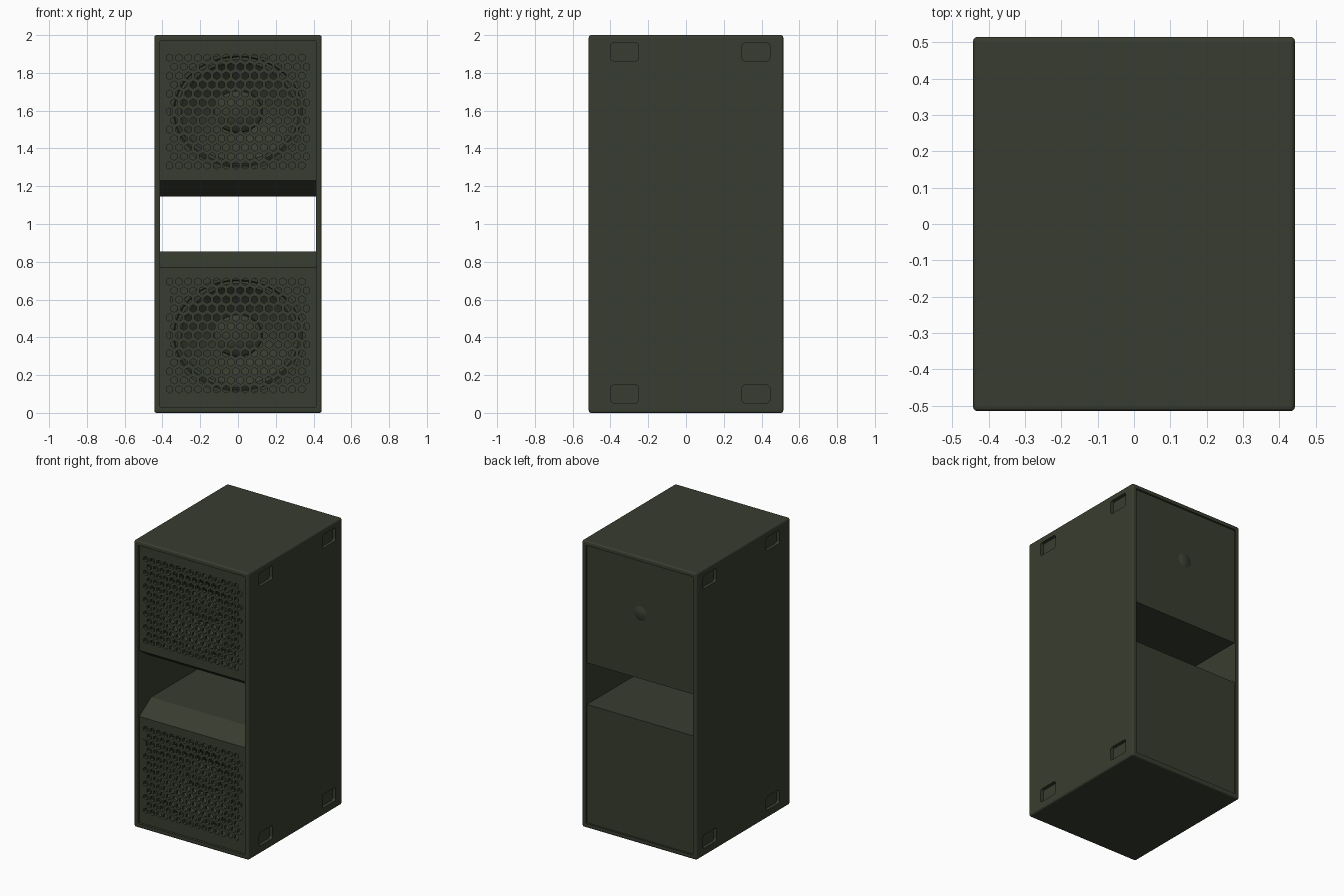
import bpy, bmesh, math
from mathutils import Matrix, Vector

cube = bpy.data.objects.get("Cube")
if cube:
    bpy.data.objects.remove(cube)

paint = bpy.data.materials.new("dark olive paint")
paint.use_nodes = True
olive = (0.040, 0.046, 0.029, 1)
paint.diffuse_color = olive
paint.node_tree.nodes["Principled BSDF"].inputs["Base Color"].default_value = olive

HALF_W, HALF_D, HEIGHT = 0.443, 0.515, 2.0
INNER_W, RIM = 0.413, 0.03
FRONT, BACK = -0.498, 0.502      # recessed baffle and back panel faces
PORT, CHAMFER_Z, CHAMFER_Y = 1.145, 1.23, -0.37


def finish(name, bm, smooth=False):
    bmesh.ops.recalc_face_normals(bm, faces=bm.faces)
    mesh = bpy.data.meshes.new(name)
    bm.to_mesh(mesh)
    bm.free()
    obj = bpy.data.objects.new(name, mesh)
    bpy.context.collection.objects.link(obj)
    mesh.materials.append(paint)
    if smooth:
        bpy.ops.object.select_all(action="DESELECT")
        obj.select_set(True)
        bpy.context.view_layer.objects.active = obj
        bpy.ops.object.shade_smooth_by_angle(angle=math.radians(35))
    return obj


def add_box(bm, center, size):
    m = Matrix.Translation(center) @ Matrix.Diagonal((*size, 1))
    return bmesh.ops.create_cube(bm, size=1, matrix=m)["verts"]


def box(name, center, size):
    bm = bmesh.new()
    add_box(bm, center, size)
    return finish(name, bm)


def bevel(obj, width, segments=3):
    mod = obj.modifiers.new("Bevel", "BEVEL")
    mod.width, mod.segments = width, segments


def cut(obj, cutter):
    mod = obj.modifiers.new("Cut", "BOOLEAN")
    mod.operation, mod.solver, mod.object = "DIFFERENCE", "EXACT", cutter
    cutter.hide_render = True
    cutter.hide_set(True)
    cutter.display_type = "WIRE"


def lathe(name, profile, center, scale, steps=48):
    """Spin (radius, y) points about the y axis, then stretch in x and z."""
    bm = bmesh.new()
    verts = [bm.verts.new((r, y, 0)) for r, y in profile]
    edges = [bm.edges.new(pair) for pair in zip(verts, verts[1:])]
    bmesh.ops.spin(bm, geom=verts + edges, cent=(0, 0, 0), axis=(0, 1, 0),
                   angle=math.tau, steps=steps)
    bmesh.ops.remove_doubles(bm, verts=bm.verts, dist=1e-5)
    bmesh.ops.transform(bm, verts=bm.verts,
                        matrix=Matrix.Translation(center) @ Matrix.Diagonal((scale[0], 1, scale[1], 1)))
    return finish(name, bm, True)


def extrude_profile(name, points, half_width):
    """Extrude a (y, z) outline across x."""
    bm = bmesh.new()
    face = bm.faces.new([bm.verts.new((-half_width, y, z)) for y, z in points])
    new = bmesh.ops.extrude_face_region(bm, geom=[face])["geom"]
    bmesh.ops.translate(bm, vec=(2 * half_width, 0, 0),
                        verts=[v for v in new if isinstance(v, bmesh.types.BMVert)])
    return finish(name, bm)


# Outer cabinet tube with rounded edges, open at front and back
cabinet = box("cabinet", (0, 0, HEIGHT / 2), (2 * HALF_W, 2 * HALF_D, HEIGHT))
bevel(cabinet, 0.012)
cut(cabinet, box("opening_cutter", (0, 0, HEIGHT / 2),
                 (2 * INNER_W, 3, HEIGHT - 2 * RIM)))

# Hand pockets near the corners of both sides
bm = bmesh.new()
for x in (-HALF_W, HALF_W):
    for y in (-0.325, 0.37):
        for z in (0.1, 1.911):
            add_box(bm, (x, y, z), (0.046, 0.147, 0.094))
along_x = [e for e in bm.edges if abs(e.verts[0].co.x - e.verts[1].co.x) > 0.01]
bmesh.ops.bevel(bm, geom=along_x, offset=0.014, segments=3, affect="EDGES", profile=0.5)
cut(cabinet, finish("pocket_cutter", bm))


def hole_cutter(name, center_z):
    """Staggered rows of hexagonal prisms."""
    bm = bmesh.new()
    turn = Matrix.Rotation(math.pi / 2, 4, "X")
    for row in range(13):
        shift = 0.0125 if row % 2 else -0.0125
        for col in range(15):
            spot = Vector(((col - 7) * 0.05 + shift, FRONT, center_z + (row - 6) * 0.0475))
            bmesh.ops.create_cone(bm, cap_ends=True, segments=6, radius1=0.0195,
                                  radius2=0.0195, depth=0.1,
                                  matrix=Matrix.Translation(spot) @ turn)
    return finish(name, bm)


# Two chambers: lower one mirrors the upper one about mid height
wall = 0.02
shell = [(FRONT, CHAMFER_Z), (CHAMFER_Y, PORT), (BACK, PORT), (BACK, HEIGHT - RIM),
         (BACK - wall, HEIGHT - RIM), (BACK - wall, PORT + wall),
         (CHAMFER_Y, PORT + wall), (FRONT + wall, CHAMFER_Z + wall / 2)]
cone = [(1.0, -0.473), (0.95, -0.473), (0.93, -0.462), (0.89, -0.470), (0.84, -0.468),
        (0.81, -0.455), (0.36, -0.36), (0.35, -0.372), (0.26, -0.395), (0.13, -0.41), (0, -0.415)]
for side, flip, woofer_z in (("upper", False, 1.595), ("lower", True, 0.41)):
    points = [(y, HEIGHT - z if flip else z) for y, z in shell]
    extrude_profile(side + "_chamber", points, INNER_W)

    # Perforated front panel
    mid = (CHAMFER_Z + HEIGHT - RIM) / 2
    mid = HEIGHT - mid if flip else mid
    panel = box(side + "_grille", (0, FRONT + wall / 2, mid),
                (2 * INNER_W, wall, HEIGHT - RIM - CHAMFER_Z))
    cut(panel, hole_cutter(side + "_hole_cutter", woofer_z))

    # Oval driver with surround, cone and dust cap
    lathe(side + "_driver", cone, (0, 0, woofer_z), (0.36, 0.31))

    # Board behind the driver closing off the holes around it
    ring = [(1.0, -0.473), (1.0, -0.44), (0.6, -0.34), (0, -0.34)]
    lathe(side + "_driver_basket", ring, (0, 0, woofer_z), (0.36, 0.31))

# Rounded centre cap on the back, and the small plate on the front
lathe("back_cap", [(0.05, BACK), (0.035, BACK + 0.006), (0.012, BACK + 0.012), (0, BACK + 0.012)],
      (0, 0, 1.6), (1, 1), 24)
box("front_plate", (-0.37, FRONT - 0.002, 0.6), (0.024, 0.006, 0.04))
